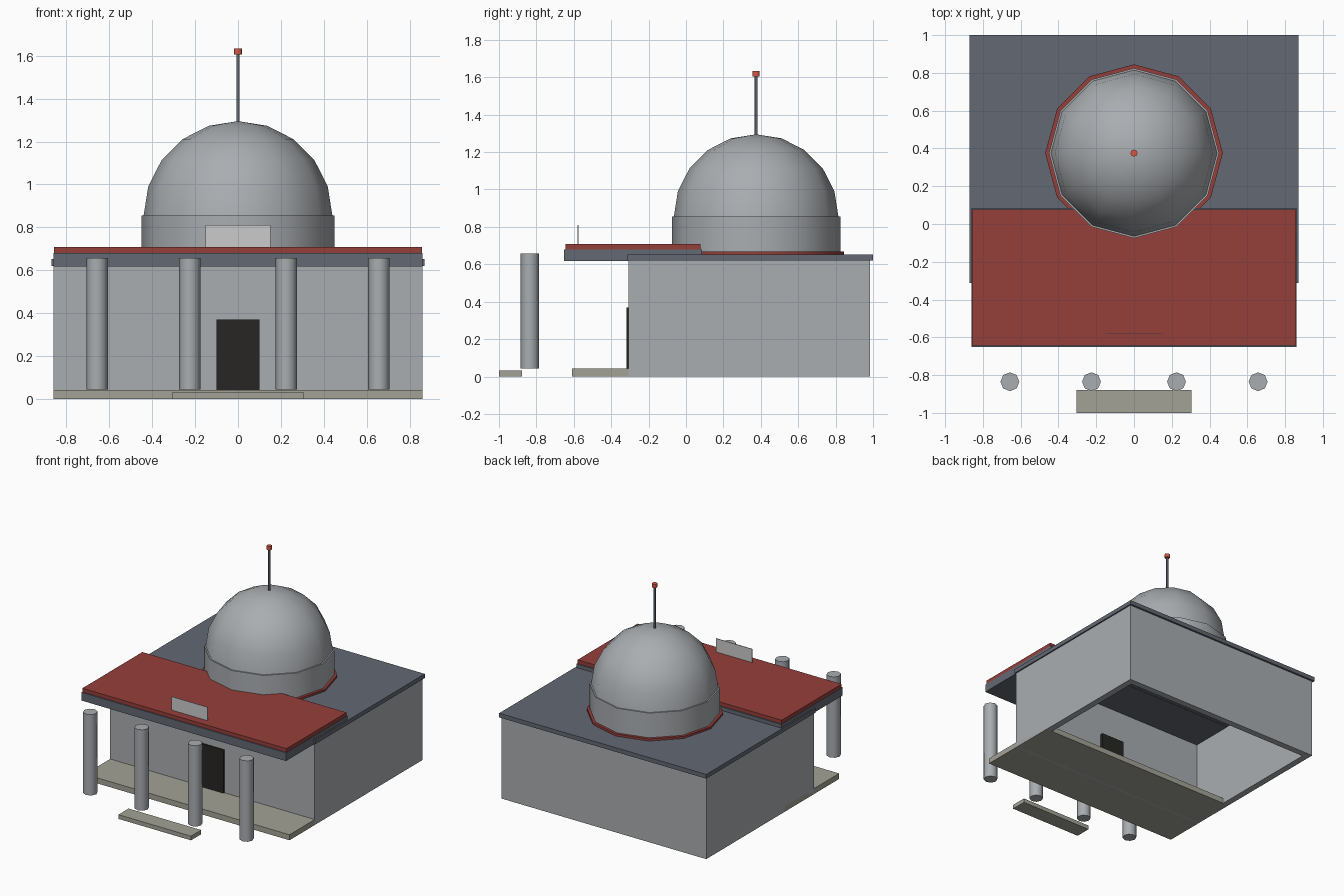
import bpy, bmesh, math

if "Cube" in bpy.data.objects:
    bpy.data.objects.remove(bpy.data.objects["Cube"])


def material(name, r, g, b):
    m = bpy.data.materials.new(name)
    m.diffuse_color = (r, g, b, 1)
    m.use_nodes = True
    m.node_tree.nodes["Principled BSDF"].inputs["Base Color"].default_value = m.diffuse_color
    return m


SLATE = material("slate", 0.125, 0.14, 0.17)
RED = material("red", 0.30, 0.05, 0.043)
STONE = material("stone", 0.37, 0.36, 0.31)
GREY = material("grey", 0.40, 0.42, 0.44)
BLACK = material("black", 0.02, 0.019, 0.017)
PALE = material("pale", 0.80, 0.80, 0.80)
BRIGHT = material("bright_red", 0.70, 0.10, 0.06)


def finish(bm, name, mat, smooth=False):
    mesh = bpy.data.meshes.new(name)
    bmesh.ops.recalc_face_normals(bm, faces=bm.faces)
    bm.to_mesh(mesh)
    bm.free()
    mesh.materials.append(mat)
    ob = bpy.data.objects.new(name, mesh)
    bpy.context.collection.objects.link(ob)
    if smooth:
        bpy.ops.object.select_all(action='DESELECT')
        bpy.context.view_layer.objects.active = ob
        ob.select_set(True)
        bpy.ops.object.shade_smooth_by_angle(angle=math.radians(50))
    return ob


def box(name, half_x, y0, y1, z0, z1, mat, open_ends=False):
    bm = bmesh.new()
    bmesh.ops.create_cube(bm, size=1)
    for v in bm.verts:
        v.co.x *= 2 * half_x
        v.co.y = y0 if v.co.y < 0 else y1
        v.co.z = z0 if v.co.z < 0 else z1
    if open_ends:
        bm.normal_update()
        ends = [f for f in bm.faces if abs(f.normal.z) > 0.5]
        bmesh.ops.delete(bm, geom=ends, context='FACES_ONLY')
    return finish(bm, name, mat)


def turned(name, profile, sides, x, y, mat):
    """Revolve a (radius, z) profile around a vertical axis."""
    bm = bmesh.new()
    rings = []
    for r, z in profile:
        if r == 0:
            rings.append([bm.verts.new((x, y, z))] * sides)
        else:
            rings.append([bm.verts.new((x + r * math.cos(math.tau * i / sides),
                                        y + r * math.sin(math.tau * i / sides), z))
                          for i in range(sides)])
    for a, b in zip(rings, rings[1:]):
        for i in range(sides):
            j = (i + 1) % sides
            bm.faces.new(list(dict.fromkeys((a[i], a[j], b[j], b[i]))))
    for ring in (rings[0], rings[-1]):
        if ring[0] is not ring[1]:
            bm.faces.new(ring)
    return finish(bm, name, mat, smooth=True)


# Hall: hollow walls, open below, capped by the roof slab
walls = box("hall_walls", 0.86, -0.307, 0.985, 0, 0.62, GREY, open_ends=True)
solid = walls.modifiers.new("thickness", 'SOLIDIFY')
solid.thickness = 0.05
solid.offset = -1
solid.use_even_offset = True
box("hall_roof", 0.87, -0.313, 1.0, 0.62, 0.652, SLATE)
box("door", 0.10, -0.317, -0.235, 0.002, 0.37, BLACK)

# Porch: floor, entry step, layered roof and sign board
box("porch_floor", 0.86, -0.61, 0.04, 0, 0.042, STONE)
box("entry_step", 0.305, -1.0, -0.878, 0, 0.032, STONE)
box("porch_roof_beam", 0.86, -0.652, 0.086, 0.618, 0.68, SLATE)
box("porch_roof_top", 0.858, -0.643, 0.077, 0.68, 0.708, RED)
box("sign_board", 0.152, -0.581, -0.576, 0.705, 0.81, PALE)

# Columns
for i, x in enumerate((-0.657, -0.225, 0.225, 0.657)):
    turned(f"column_{i + 1}", [(0.05, 0.043), (0.05, 0.657)], 8, x, -0.835, GREY)

# Dome on its drum, with a mast
CY, R, Z = 0.375, 0.44, 0.855
turned("drum_base_ring", [(0.47, 0.645), (0.47, 0.668)], 12, 0, CY, RED)
turned("drum", [(0.45, 0.645), (0.45, Z)], 12, 0, CY, GREY)
arc = [(R * math.cos(math.radians(a)), Z + R * math.sin(math.radians(a)))
       for a in range(0, 90, 18)]
turned("dome", arc + [(0, Z + R)], 12, 0, CY, GREY)
turned("mast", [(0.008, 1.28), (0.008, 1.61)], 8, 0, CY, SLATE)
turned("mast_cap", [(0.019, 1.605), (0.019, 1.633)], 8, 0, CY, BRIGHT)
